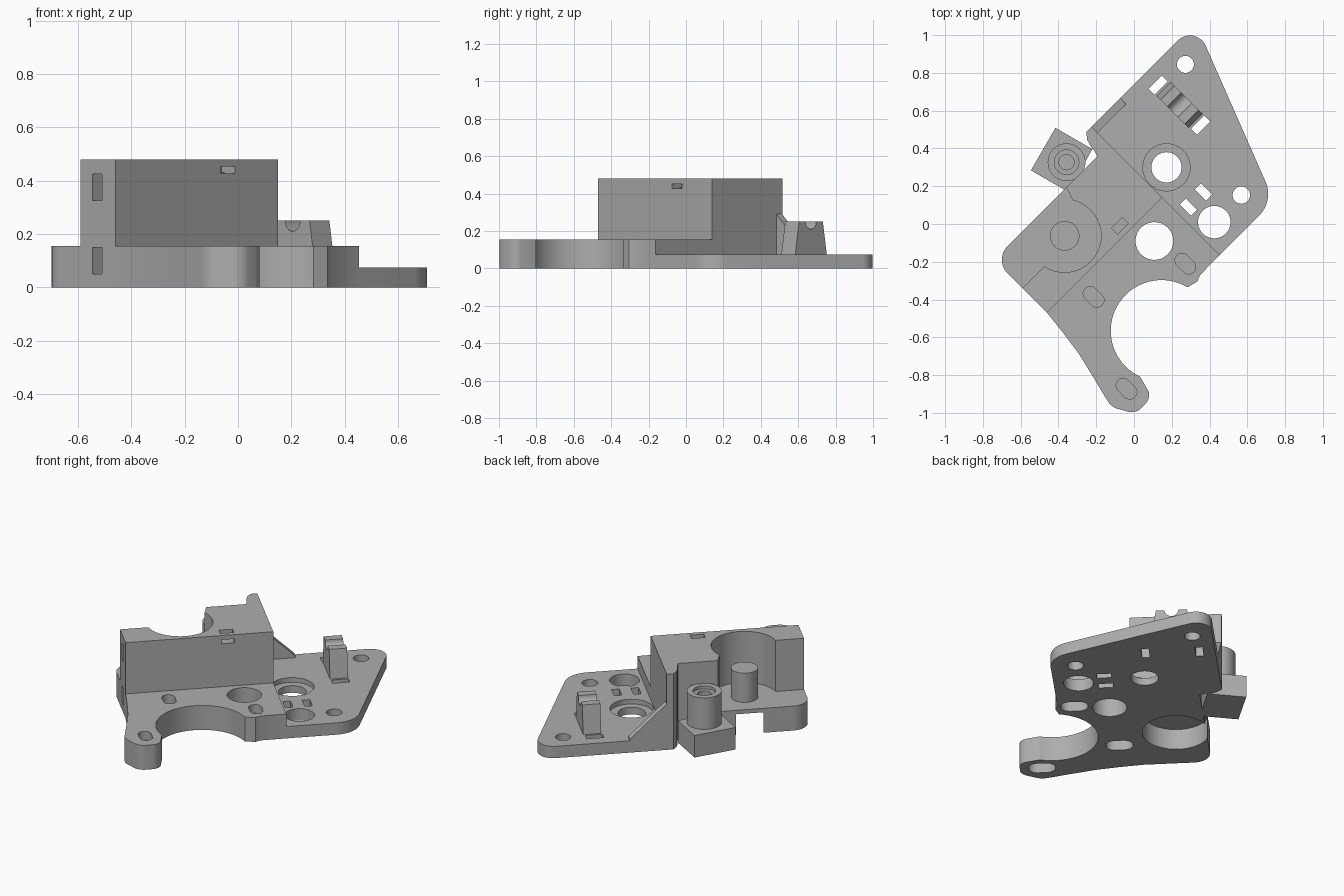
import bpy, bmesh
from math import radians, sin, cos, tan, pi
from mathutils import Matrix, Vector

if "Cube" in bpy.data.objects:
    bpy.data.objects.remove(bpy.data.objects["Cube"])

grey = bpy.data.materials.new("plain_grey")
grey.use_nodes = True
grey.diffuse_color = (0.42, 0.42, 0.42, 1)
grey.node_tree.nodes["Principled BSDF"].inputs["Base Color"].default_value = (0.42, 0.42, 0.42, 1)

# The bracket is laid out on axes u, v turned 45 degrees from x, y
TURN = Matrix.Rotation(radians(45), 4, 'Z')
ALONG_U = TURN @ Matrix(((0, 0, 1, 0), (1, 0, 0, 0), (0, 1, 0, 0), (0, 0, 0, 1)))  # profile in v, z
ALONG_V = TURN @ Matrix(((1, 0, 0, 0), (0, 0, 1, 0), (0, 1, 0, 0), (0, 0, 0, 1)))  # profile in u, z
FLAT = Matrix.Identity(4)


def P(u, v):
    return tuple((TURN @ Vector((u, v, 0))).xy)


def arc(cx, cy, r, a0, a1, n):
    angles = [radians(a0 + (a1 - a0) * i / n) for i in range(n + 1)]
    return [(cx + r * cos(a), cy + r * sin(a)) for a in angles]


def circle(cx, cy, r, n=40):
    return arc(cx, cy, r, 0, 360, n)[:-1]


def fillet(prev, corner, nxt, r, n=10):
    c = Vector(corner)
    d0, d1 = (Vector(prev) - c).normalized(), (Vector(nxt) - c).normalized()
    half = d0.angle(d1) / 2
    centre = c + (d0 + d1).normalized() * (r / sin(half))
    a, b = c + d0 * r / tan(half) - centre, c + d1 * r / tan(half) - centre
    return [tuple(centre + a.lerp(b, i / n).normalized() * r) for i in range(n + 1)]


def rect(cx, cy, w, h):
    return [(cx - w/2, cy - h/2), (cx + w/2, cy - h/2), (cx + w/2, cy + h/2), (cx - w/2, cy + h/2)]


def stadium(u, v, length, width):
    r, k = width / 2, (length - width) / 2
    return arc(u, v + k, r, 0, 180, 10) + arc(u, v - k, r, 180, 360, 10)


def prism(name, pts, a, b, matrix=FLAT):
    bm = bmesh.new()
    face = bm.faces.new([bm.verts.new((x, y, a)) for x, y in pts])
    top = bmesh.ops.extrude_face_region(bm, geom=[face])["geom"]
    bmesh.ops.translate(bm, vec=(0, 0, b - a), verts=[g for g in top if isinstance(g, bmesh.types.BMVert)])
    bm.transform(matrix)
    bmesh.ops.recalc_face_normals(bm, faces=bm.faces)
    mesh = bpy.data.meshes.new(name)
    bm.to_mesh(mesh)
    bm.free()
    mesh.materials.append(grey)
    obj = bpy.data.objects.new(name, mesh)
    bpy.context.scene.collection.objects.link(obj)
    return obj


def cut(obj, cutters):
    for c in cutters:
        c.hide_render = True
        m = obj.modifiers.new("cut", 'BOOLEAN')
        m.operation, m.solver, m.object = 'DIFFERENCE', 'EXACT', c
    bpy.context.view_layer.update()
    mesh = bpy.data.meshes.new_from_object(obj.evaluated_get(bpy.context.evaluated_depsgraph_get()))
    obj.modifiers.clear()
    obj.data = mesh
    for c in cutters:
        bpy.data.objects.remove(c)


def hole(x, y, r, z0=-0.1, z1=0.3):
    return prism("cutter", circle(x, y, r), z0, z1)


END, STEP, FRONT, BACK, TIP = -0.658, 0.205, -0.007, 0.39, 0.523
BORE = P(-0.304, 0.215)

# Thick plate with the curved foot
corner = fillet(P(STEP, BACK), P(END, BACK), P(END, FRONT), 0.1)
foot = [(-0.38, -0.57), (-0.29, -0.69), (-0.21, -0.82)]
toe = fillet(foot[-1], (-0.12, -0.97), (0.0, -1.0), 0.09, 6)
toe += fillet((-0.12, -0.97), (0.01, -1.005), (0.09, -0.92), 0.07, 6)
toe += fillet((0.01, -1.005), (0.09, -0.92), (0.04, -0.79), 0.06, 6)
inner = arc(0.145, -0.565, 0.268, 245, 152, 20) + arc(0.145, -0.565, 0.268, 148, 59, 20)
outline = [P(STEP, BACK)] + corner + [P(END, FRONT)] + foot + toe + inner
outline += [(0.335, -0.305), (0.35, -0.27), P(STEP, -0.437)]
thick_plate = prism("thick_plate", outline, 0, 0.155)
cutters = [hole(*BORE, 0.193, -0.1, 0.13), hole(0.108, -0.09, 0.1)]
for x, y in [(0.272, -0.21), (-0.214, -0.386), (-0.04, -0.872)]:
    u, v = (x + y) / 2 ** 0.5, (y - x) / 2 ** 0.5
    cutters.append(prism("cutter", stadium(u, v, 0.125, 0.075), 0.1, 0.3, TURN))
    cutters.append(prism("cutter", stadium(u, v, 0.16, 0.105), -0.1, 0.07, TURN))
cutters.append(prism("cutter", rect(0.09, 0.1, 0.05, 0.1), -0.8, -0.53, ALONG_U))
cutters.append(prism("cutter", circle(-0.56, 0.08, 0.035, 6), 0.3, 0.6, ALONG_V))
cut(thick_plate, cutters)

# Thin plate
start, top, right, end = P(STEP, TIP), (0.326, 1.065), (0.741, 0.123), P(STEP, -0.437)
outline = [start] + fillet(start, top, right, 0.09) + fillet(top, right, end, 0.16) + [end]
thin_plate = prism("thin_plate", outline, 0, 0.075)
cutters = [hole(0.272, 0.845, 0.045), hole(0.568, 0.153, 0.046), hole(0.425, 0.01, 0.086),
           hole(0.172, 0.3, 0.08), hole(0.172, 0.3, 0.125, 0.045)]
for u, v, w, h in [(0.61, 0.43, 0.1, 0.045), (0.62, 0.12, 0.1, 0.045),
                   (0.267, -0.14, 0.045, 0.085), (0.38, -0.14, 0.045, 0.085)]:
    cutters.append(prism("cutter", rect(u, v, w, h), -0.1, 0.3, TURN))
cut(thin_plate, cutters)

# Tall block with the big bore and a narrow tip
hollow = [(0.165, TIP), (0.14, 0.49), (0.128, 0.45), (0.125, 0.42), (0.115, BACK)]
outline = [(END, FRONT), (STEP, FRONT), (STEP, TIP)] + hollow
outline += [(-0.117, BACK), (-0.16, 0.25), (-0.304, 0.177), (END, 0.177)]
tall_block = prism("tall_block", outline, 0.155, 0.48, TURN)
cut(tall_block, [
    hole(*BORE, 0.193, 0.1, 0.6),
    prism("cutter", circle(0.262, 0.24, 0.08), -0.25, 0.4, ALONG_U),
    prism("cutter", circle(-0.552, 0.375, 0.036, 6), -0.2, 0.4, ALONG_V),
    prism("cutter", rect(0.09, 0.375, 0.05, 0.1), -0.8, -0.53, ALONG_U),
    prism("cutter", rect(-0.06, 0.045, 0.08, 0.045), 0.43, 0.6, TURN),
    prism("cutter", rect(-0.06, 0.44, 0.075, 0.025), -0.2, 0.05, ALONG_V),
])
prism("block_tip_base", [(STEP, BACK), (STEP, TIP)] + hollow, 0, 0.155, TURN)

# Pillar standing in the bore
prism("bore_pillar", circle(*BORE, 0.078), 0.155, 0.34)

# Side post on its square foot
POST = (-0.357, 0.327)
prism("post_foot", rect(0, 0, 0.26, 0.226), 0, 0.14,
      Matrix.Translation((-0.383, 0.34, 0)) @ Matrix.Rotation(radians(60), 4, 'Z'))
post = prism("side_post", circle(*POST, 0.1), 0.14, 0.34)
cut(post, [hole(*POST, 0.065, 0.32, 0.5), hole(*POST, 0.04, 0.2, 0.5)])

# Triangular rib against the block
prism("gusset", [(STEP, 0.07), (0.42, 0.07), (0.42, 0.085), (STEP, 0.29)], 0.478, TIP, ALONG_V)

# Cable cradle with a rounded groove
groove = arc(0.275, 0.25, 0.04, 0, -180, 12)
prism("cable_cradle", [(0.155, 0.07), (0.185, 0.25)] + groove[::-1] + [(0.365, 0.25), (0.395, 0.07)],
      0.565, 0.67, ALONG_U)

# Smooth the round walls and keep edges sharp
for obj in bpy.context.scene.objects:
    if obj.type == 'MESH':
        obj.select_set(True)
        bpy.context.view_layer.objects.active = obj
bpy.ops.object.shade_smooth_by_angle(angle=radians(30))
